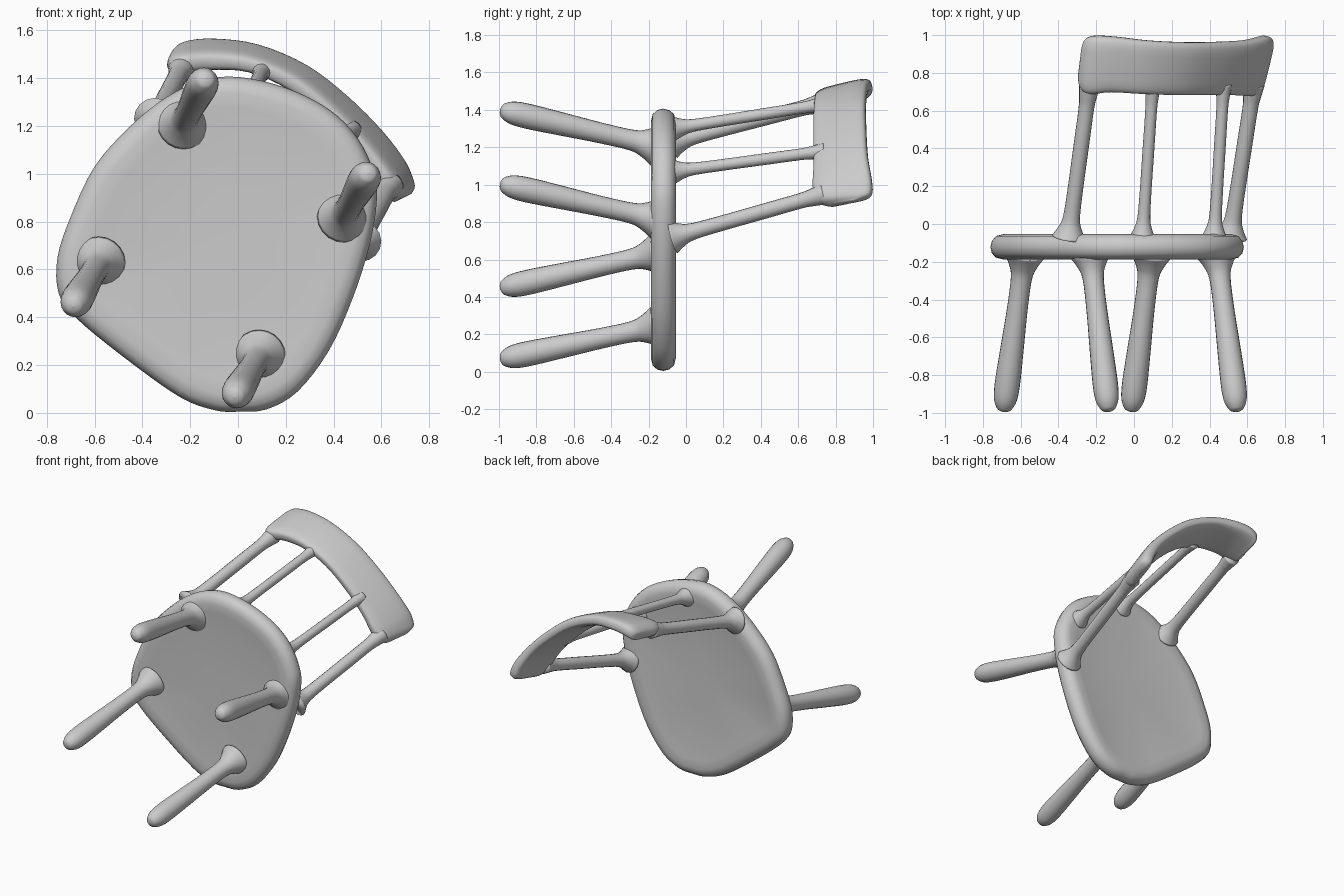
import bpy, bmesh, math
from mathutils import Vector

if "Cube" in bpy.data.objects:
    bpy.data.objects.remove(bpy.data.objects["Cube"])

grey = bpy.data.materials.new("plain_grey")
grey.diffuse_color = (0.6, 0.6, 0.6, 1)
grey.use_nodes = True
grey.node_tree.nodes["Principled BSDF"].inputs["Base Color"].default_value = grey.diffuse_color


def loft(name, rings):
    """Skin a list of equal closed rings and cap both ends."""
    bm = bmesh.new()
    rows = [[bm.verts.new(p) for p in r] for r in rings]
    n = len(rows[0])
    for a, b in zip(rows, rows[1:]):
        for i in range(n):
            j = (i + 1) % n
            bm.faces.new((a[i], a[j], b[j], b[i]))
    bm.faces.new(rows[0])
    bm.faces.new(rows[-1])
    bmesh.ops.recalc_face_normals(bm, faces=bm.faces)
    me = bpy.data.meshes.new(name)
    bm.to_mesh(me)
    bm.free()
    me.materials.append(grey)
    for f in me.polygons:
        f.use_smooth = True
    ob = bpy.data.objects.new(name, me)
    bpy.context.collection.objects.link(ob)
    return ob


def spline(pts, steps, closed=False):
    """Catmull-Rom through tuples of any length."""
    pts = [Vector(p) for p in pts]
    n, out = len(pts), []
    for i in range(n if closed else n - 1):
        ks = [i - 1, i, i + 1, i + 2]
        ks = [k % n if closed else min(max(k, 0), n - 1) for k in ks]
        a, b, c, d = (pts[k] for k in ks)
        for s in range(steps):
            t = s / steps
            out.append(0.5 * (2 * b + (c - a) * t + (2 * a - 5 * b + 4 * c - d) * t * t
                              + (3 * b - a - 3 * c + d) * t ** 3))
    if not closed:
        out.append(pts[-1])
    return out


def rod(name, start, end, profile, sides=20):
    """Round bar whose radius follows (fraction along, radius)."""
    a, b = Vector(start), Vector(end)
    d = (b - a).normalized()
    u = d.cross(Vector((0, 0, 1))).normalized()
    v = d.cross(u)
    rings = []
    for t, r in spline(profile, 4):
        c = a.lerp(b, t)
        rings.append([c + max(r, 0.002) * (u * math.cos(w) + v * math.sin(w))
                      for w in (2 * math.pi * k / sides for k in range(sides))])
    return loft(name, rings)


# Seat: rounded shield outline in x and z, thin along y
outline = spline([(0, 0.005), (0.12, 0.015), (0.25, 0.09), (0.38, 0.26), (0.48, 0.48),
                  (0.55, 0.7), (0.58, 0.88), (0.57, 1.0), (0.5, 1.15), (0.38, 1.27),
                  (0.2, 1.36), (0, 1.405), (-0.15, 1.39), (-0.3, 1.32), (-0.45, 1.2),
                  (-0.6, 1.03), (-0.7, 0.82), (-0.755, 0.65), (-0.75, 0.5),
                  (-0.68, 0.4), (-0.5, 0.25), (-0.25, 0.07), (-0.1, 0.012)], 4, True)
centre = Vector((-0.08, 0.72))
rings = []
for inset, y in [(0.5, -0.172), (0.25, -0.176), (0.13, -0.184), (0.07, -0.188),
                 (0.03, -0.178), (0.008, -0.155), (0, -0.122), (0.008, -0.09),
                 (0.03, -0.064), (0.07, -0.054), (0.13, -0.06), (0.25, -0.072),
                 (0.5, -0.078)]:
    ring = []
    for p in outline:
        q = p + (centre - p).normalized() * inset
        ring.append(Vector((q.x, y, q.y)))
    rings.append(ring)
loft("seat", rings)

# Legs: splayed, flared at the seat and swollen at the rounded feet
leg_shape = [(0, 0.11), (0.07, 0.075), (0.15, 0.056), (0.35, 0.055), (0.6, 0.062),
             (0.82, 0.067), (0.92, 0.061), (0.975, 0.042), (0.993, 0.024), (1, 0)]
legs = {"leg_back_left": ((-0.23, 1.21), (-0.135, 1.40)),
        "leg_back_right": ((0.44, 0.82), (0.545, 1.005)),
        "leg_front_left": ((-0.58, 0.63), (-0.69, 0.445)),
        "leg_front_right": ((0.09, 0.24), (-0.015, 0.065))}
for name, (top, foot) in legs.items():
    rod(name, (top[0], -0.165, top[1]), (foot[0], -0.995, foot[1]), leg_shape)

# Spindles: slim bars leaning back from the seat, flared at both joints
spindles = [((-0.345, 1.23), (-0.235, 1.44), 0.041), ((0.045, 1.30), (0.10, 1.43), 0.031),
            ((0.425, 1.07), (0.475, 1.18), 0.031), ((0.51, 0.72), (0.635, 0.95), 0.041)]
for k, (low, high, r) in enumerate(spindles):
    shape = [(0, 2.2 * r), (0.06, 1.5 * r), (0.13, 1.1 * r), (0.3, r), (0.6, r),
             (0.84, r), (0.92, 1.15 * r), (1, 1.4 * r)]
    rod(f"spindle_{k + 1}", (low[0], -0.07, low[1]), (high[0], 0.74, high[1]), shape, 16)

# Backrest: curved leaning board; each row is bottom x, z, top x, z,
# bottom y, top y and thickness
stations = [(-0.292, 1.44, -0.272, 1.475, 0.77, 0.92, 0.03),
            (-0.28, 1.445, -0.26, 1.49, 0.72, 0.975, 0.075),
            (-0.235, 1.455, -0.215, 1.52, 0.69, 0.995, 0.095),
            (-0.12, 1.465, -0.10, 1.535, 0.70, 0.99, 0.09),
            (0.05, 1.45, 0.08, 1.515, 0.69, 0.97, 0.08),
            (0.23, 1.37, 0.28, 1.43, 0.685, 0.96, 0.08),
            (0.39, 1.24, 0.45, 1.30, 0.685, 0.962, 0.08),
            (0.52, 1.10, 0.59, 1.16, 0.685, 0.97, 0.08),
            (0.60, 0.99, 0.675, 1.04, 0.68, 0.99, 0.09),
            (0.638, 0.93, 0.705, 0.97, 0.69, 0.995, 0.09),
            (0.652, 0.90, 0.72, 0.935, 0.72, 0.975, 0.07),
            (0.66, 0.885, 0.722, 0.915, 0.77, 0.91, 0.03)]
rows = spline(stations, 4)
rings = []
for i, (bx, bz, tx, tz, y0, y1, th) in enumerate(rows):
    low, high = Vector((bx, y0, bz)), Vector((tx, y1, tz))
    p, q = rows[max(i - 2, 0)], rows[min(i + 2, len(rows) - 1)]
    along = Vector((q[0] - p[0], 0, q[1] - p[1]))
    up = (high - low).normalized()
    out = up.cross(along).normalized()
    mid, half = (low + high) / 2, (high - low).length / 2
    ring = []
    for k in range(28):
        w = 2 * math.pi * k / 28
        c, s = math.cos(w), math.sin(w)
        ring.append(mid + up * half * math.copysign(abs(c) ** 0.5, c)
                    + out * th / 2 * math.copysign(abs(s) ** 0.6, s))
    rings.append(ring)
loft("backrest", rings)
